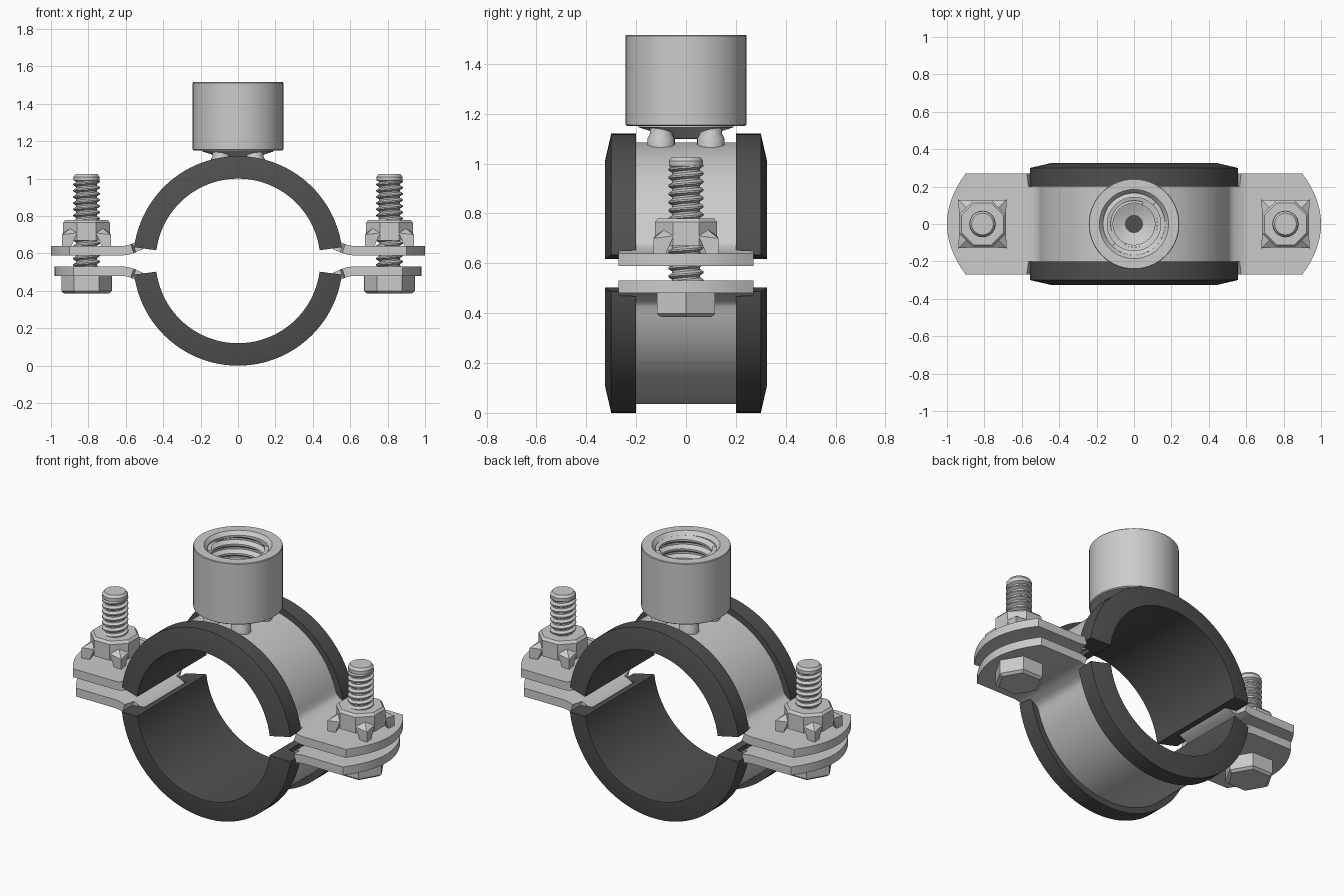
import bpy
import bmesh
from math import sin, cos, pi, radians

cube = bpy.data.objects.get("Cube")
if cube:
    bpy.data.objects.remove(cube, do_unlink=True)


def material(name, value):
    m = bpy.data.materials.new(name)
    m.use_nodes = True
    colour = (value, value, value, 1)
    m.diffuse_color = colour
    m.node_tree.nodes["Principled BSDF"].inputs["Base Color"].default_value = colour
    return m


METAL = material("zinc grey", 0.6)
RUBBER = material("rubber dark grey", 0.08)
CZ = 0.56  # height of the ring centre


def finish(name, bm, mat, closed=True, thickness=0):
    bmesh.ops.remove_doubles(bm, verts=bm.verts, dist=1e-5)
    if closed:
        bmesh.ops.recalc_face_normals(bm, faces=bm.faces)
    mesh = bpy.data.meshes.new(name)
    bm.to_mesh(mesh)
    bm.free()
    mesh.materials.append(mat)
    ob = bpy.data.objects.new(name, mesh)
    bpy.context.collection.objects.link(ob)
    bpy.ops.object.select_all(action='DESELECT')
    ob.select_set(True)
    bpy.context.view_layer.objects.active = ob
    if thickness:
        mod = ob.modifiers.new("thickness", 'SOLIDIFY')
        mod.thickness = thickness
        mod.offset = 0
        mod.use_even_offset = True
        bpy.ops.object.modifier_apply(modifier=mod.name)
    bpy.ops.object.shade_smooth_by_angle(angle=radians(32))
    return ob


def skin(rows, wrap=False, flip=False):
    """Quads between neighbouring rows of points."""
    bm = bmesh.new()
    grid = [[bm.verts.new(p) for p in row] for row in rows]
    n = len(grid[0])
    for a, b in zip(grid, grid[1:]):
        for j in range(n if wrap else n - 1):
            k = (j + 1) % n
            quad = [a[j], a[k], b[k], b[j]]
            if max(v.co.z for v in quad) - min(v.co.z for v in quad) < 1e-6 and flip is not None:
                continue
            bm.faces.new(quad[::-1] if flip else quad)
    return bm, grid


def lathe(name, profile, x=0, y=0, sides=48, turn=0, mat=METAL):
    rows = [[(x + r * cos(turn + 2 * pi * j / sides), y + r * sin(turn + 2 * pi * j / sides), z)
             for j in range(sides)] for r, z in profile]
    bm, _ = skin(rows, wrap=True, flip=None)
    return finish(name, bm, mat)


def thread(name, x, root, crest, pitch, z0, z1, inside=False, sides=32):
    steps = ((0, root), (0.2, root), (0.5, crest), (0.7, crest))
    rows = []
    for turn in range(-1, int((z1 - z0) / pitch) + 2):
        for part, r in steps:
            row = []
            for j in range(sides + 1):
                a = 2 * pi * j / sides
                z = z0 + (turn + part + j / sides) * pitch
                row.append((x + r * cos(a), r * sin(a), min(max(z, z0), z1)))
            rows.append(row)
    bm, _ = skin(rows, flip=inside)
    return finish(name, bm, METAL, closed=False)


# Rubber lining halves: flanged channel section swept round the ring
half_section = [(0.44, 0.325), (0.45, 0.325), (0.56, 0.30), (0.56, 0.2), (0.48, 0.2)]
section = half_section + [(r, -y) for r, y in reversed(half_section)]


def rubber_half(name, up):
    rows = []
    for i in range(49):
        a = radians(7.5 + 165 * i / 48)
        rows.append([(r * cos(a), y, CZ + up * r * sin(a)) for r, y in section])
    bm, grid = skin(rows, wrap=True, flip=None)
    bm.faces.new(grid[0])
    bm.faces.new(grid[-1])
    finish(name, bm, RUBBER)


# Metal strap halves: arc that flares out into flat ears with bowed tips
def strap_half(name, up, tip):
    side = [(tip, 0.055), (0.615, 0.055), (0.59, 0.058), (0.565, 0.066),
            (0.555, 0.07), (0.525, 0.083), (0.50, 0.10)]
    arc = [(0.5 * cos(radians(a)), 0.5 * sin(radians(a))) for a in range(14, 167, 4)]
    path = side + arc + [(-x, z) for x, z in reversed(side)]
    rows = []
    for x, z in path:
        width = 0.27 if abs(x) > 0.56 else 0.2
        row = []
        for j in range(17):
            v = j / 8 - 1
            bow = 0.1 * v * v if abs(x) == tip else 0
            row.append((x - bow * (1 if x > 0 else -1), width * v, CZ + up * z))
        rows.append(row)
    bm, _ = skin(rows, flip=None)
    finish(name, bm, METAL, thickness=0.05)


for label, up, tip in (("upper", 1, 1.0), ("lower", -1, 0.98)):
    rubber_half(label + "_rubber_lining", up)
    strap_half(label + "_strap", up, tip)


# Clawed nut corners
def claws(name, x):
    bm = bmesh.new()
    corner = [(0.13, 0.13, 0.64), (0.13, 0.13, 0.70), (0.125, 0.05, 0.71), (0.05, 0.125, 0.71),
              (0.125, 0.08, 0.64), (0.08, 0.125, 0.64), (0.08, 0.08, 0.74), (0.08, 0.08, 0.66)]
    for sx in (-1, 1):
        for sy in (-1, 1):
            vs = [bm.verts.new((x + sx * px, sy * py, pz)) for px, py, pz in corner]
            bmesh.ops.convex_hull(bm, input=vs)
    finish(name, bm, METAL)


# Bolts and nuts on both ears
for label, x in (("left", 0.81), ("right", -0.81)):
    lathe(label + "_bolt_head", [(0, 0.385), (0.118, 0.385), (0.135, 0.398), (0.135, 0.48), (0, 0.48)],
          x, sides=6)
    lathe(label + "_bolt_shank", [(0, 0.47), (0.056, 0.47), (0.056, 0.985), (0.069, 0.99),
                                  (0.069, 1.01), (0.058, 1.025), (0, 1.025)], x, sides=32)
    thread(label + "_bolt_thread", x, 0.055, 0.071, 0.033, 0.47, 0.995)
    lathe(label + "_nut", [(0, 0.67), (0.135, 0.67), (0.135, 0.765), (0.122, 0.78), (0, 0.78)],
          x, sides=8, turn=pi / 8)
    claws(label + "_nut_claws", x)

# Threaded socket with stepped bore and conical foot
socket = [(0.045, 1.10), (0.19, 1.145), (0.19, 1.15), (0.235, 1.15), (0.242, 1.155), (0.242, 1.512),
          (0.239, 1.516), (0.185, 1.516), (0.166, 1.495), (0.166, 1.34), (0.125, 1.33),
          (0.125, 1.22), (0.08, 1.2), (0.045, 1.19), (0.045, 1.10)]
lathe("socket", socket, sides=64)
thread("socket_upper_thread", 0, 0.166, 0.143, 0.055, 1.34, 1.495, inside=True)
thread("socket_lower_thread", 0, 0.125, 0.112, 0.04, 1.22, 1.335, inside=True)
lathe("bore_floor", [(0, 1.098), (0.045, 1.098), (0.045, 1.106), (0, 1.106)], sides=24, mat=RUBBER)

# Weld studs between socket and strap
for sx in (-1, 1):
    for sy in (-1, 1):
        lathe("weld_stud", [(0, 1.05), (0.055, 1.05), (0.055, 1.10), (0.045, 1.12), (0.045, 1.15), (0, 1.15)],
              sx * 0.09, sy * 0.1, sides=24)
